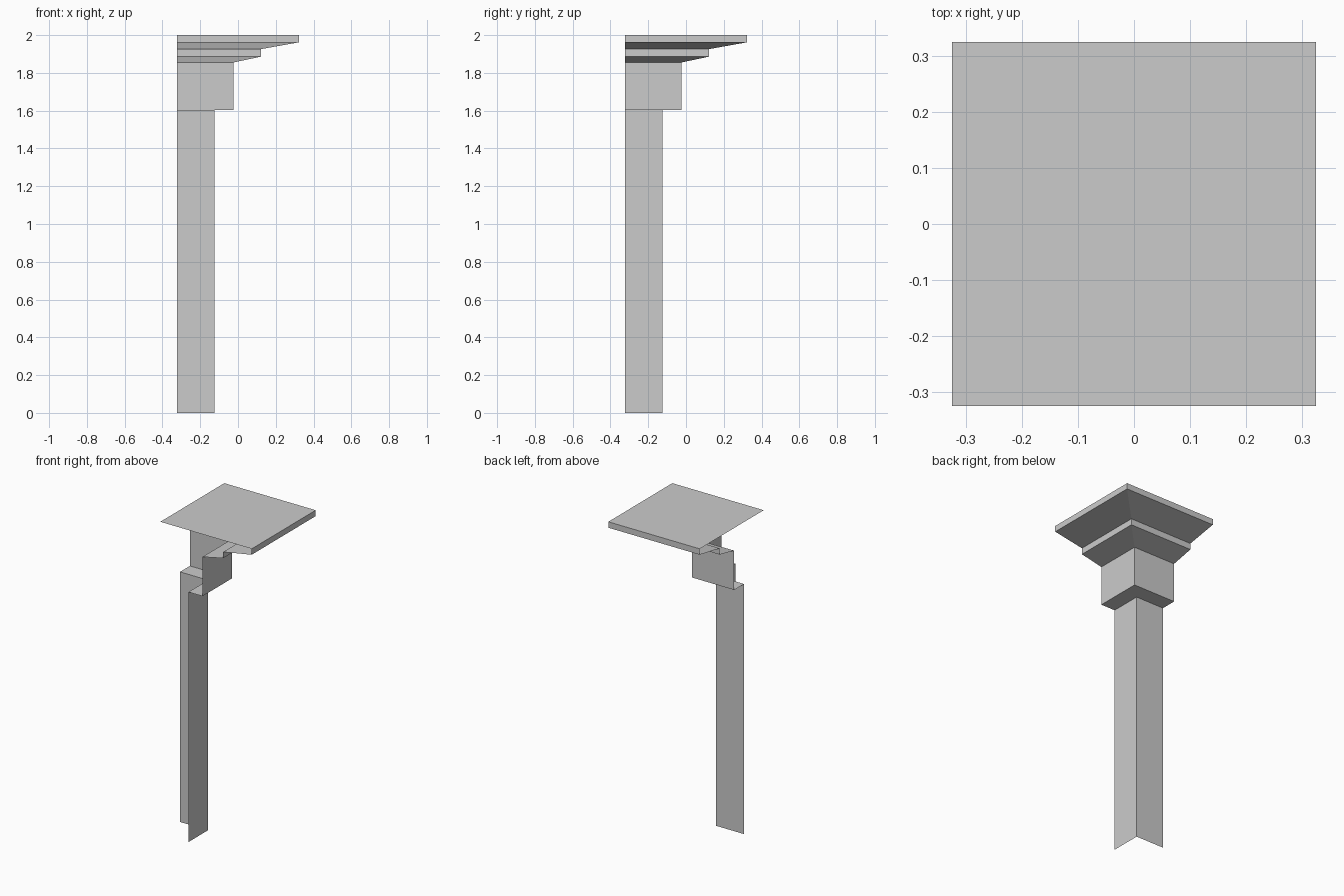
import bpy, bmesh

if "Cube" in bpy.data.objects:
    bpy.data.objects.remove(bpy.data.objects["Cube"])

WALL = -0.324  # x and y of the open sides, where the pillar meets the walls


def corner_part(name, profile, capped=False):
    """Sweep an (offset, height) profile around the outer corner; optional square cap."""
    bm = bmesh.new()
    rings = [[bm.verts.new(p) for p in ((d, WALL, z), (d, d, z), (WALL, d, z))]
             for d, z in profile]
    for low, high in zip(rings, rings[1:]):
        for i in range(2):
            bm.faces.new((low[i], low[i + 1], high[i + 1], high[i]))
    if capped:
        back = bm.verts.new((WALL, WALL, profile[-1][1]))
        bm.faces.new(rings[-1] + [back])
    mesh = bpy.data.meshes.new(name)
    bm.to_mesh(mesh)
    bm.free()
    obj = bpy.data.objects.new(name, mesh)
    bpy.context.collection.objects.link(obj)
    return obj


SHAFT, BLOCK, STEP, SLAB = -0.125, -0.025, 0.122, 0.324

# Plain shaft, open on the wall sides
corner_part("pillar_shaft", [(SHAFT, 0), (SHAFT, 1.603)])

# Wider block with its flat underside
corner_part("capital_block", [(SHAFT, 1.603), (BLOCK, 1.603), (BLOCK, 1.855)])

# Two flaring mouldings, the upper one closed by the square top
corner_part("lower_moulding", [(BLOCK, 1.855), (STEP, 1.886), (STEP, 1.926)])
corner_part("top_slab", [(STEP, 1.926), (SLAB, 1.962), (SLAB, 2.0)], capped=True)
